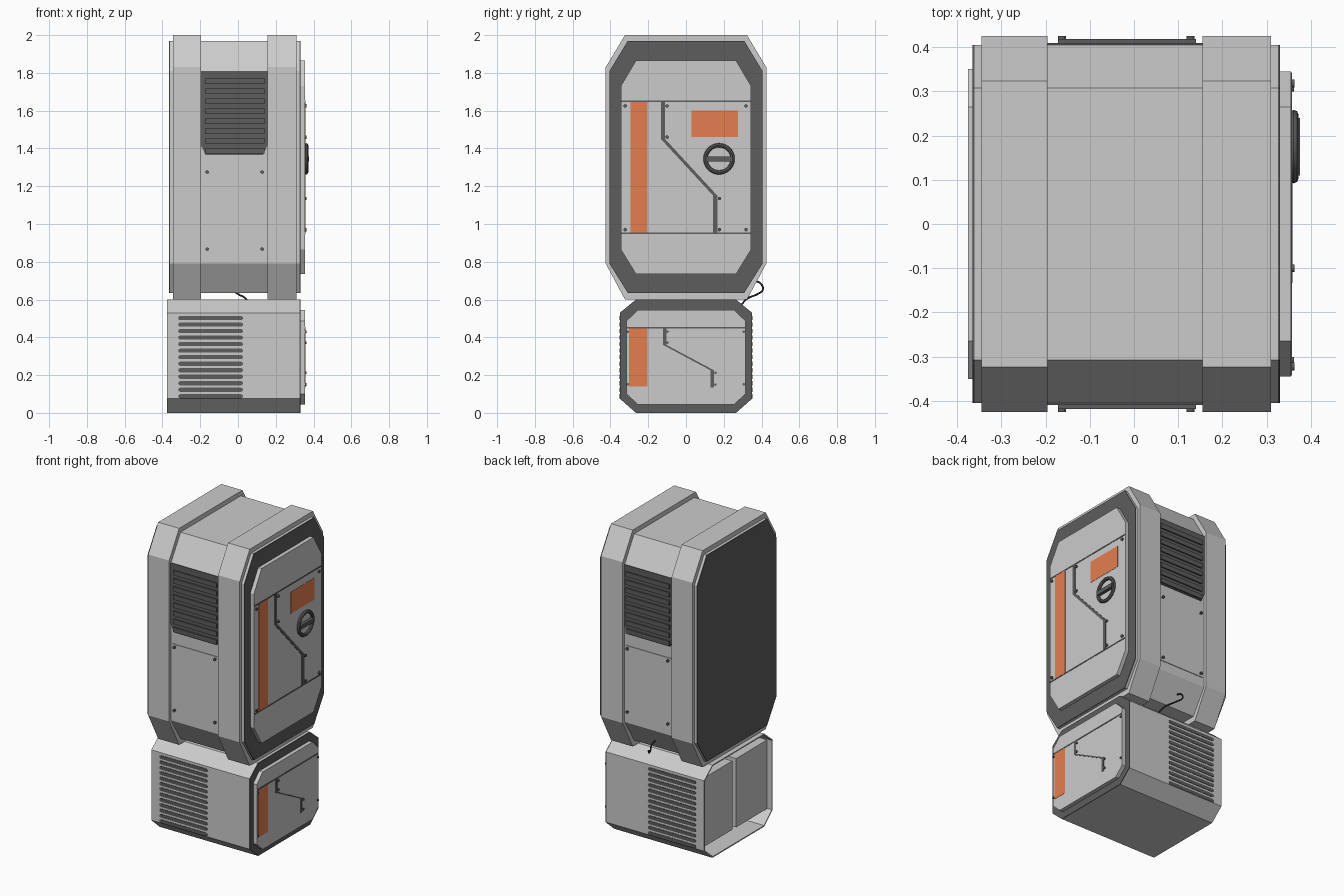
import bpy, bmesh
from math import cos, sin, pi, radians
from mathutils import Vector

if "Cube" in bpy.data.objects:
    bpy.data.objects.remove(bpy.data.objects["Cube"])


def material(name, rgb):
    m = bpy.data.materials.new(name)
    m.diffuse_color = (*rgb, 1)
    m.use_nodes = True
    m.node_tree.nodes["Principled BSDF"].inputs["Base Color"].default_value = m.diffuse_color
    return m


DARK = material("dark_grey", (0.11, 0.11, 0.11))
ORANGE = material("orange", (0.78, 0.21, 0.08))
BLACK = material("black", (0.02, 0.02, 0.02))


def octagon(half, flat, z0, z1, z2, z3):
    """Chamfered outline in (y, z)."""
    return [(-flat, z0), (flat, z0), (half, z1), (half, z2),
            (flat, z3), (-flat, z3), (-half, z2), (-half, z1)]


def rect(u0, u1, v0, v1):
    return [(u0, v0), (u1, v0), (u1, v1), (u0, v1)]


def circle(u, v, r, n=12):
    return [(u + r * cos(2 * pi * i / n), v + r * sin(2 * pi * i / n)) for i in range(n)]


def slot(u0, u1, v, r, n=5):
    """Horizontal bar with rounded ends."""
    right = [(u1 - r + r * cos(a), v + r * sin(a)) for a in [pi * (i / (n - 1) - .5) for i in range(n)]]
    left = [(u0 + r + r * cos(a), v + r * sin(a)) for a in [pi * (i / (n - 1) + .5) for i in range(n)]]
    return right + left


def seam(points, w):
    h = w / 2
    return [(u - h, v) for u, v in points] + [(u + h, v) for u, v in reversed(points)]


def prisms(name, items, axis='x', mat=None, mirror=False, open_left=False):
    """One object from extruded outlines; items = (outline, start, end)."""
    bm = bmesh.new()
    for pts, a, b in items:
        def place(t):
            return [bm.verts.new((t, u, v) if axis == 'x' else (u, t, v)) for u, v in pts]
        A, B = place(a), place(b)
        bm.faces.new(A)
        bm.faces.new(B)
        for i in range(len(pts)):
            j = (i + 1) % len(pts)
            bm.faces.new((A[i], A[j], B[j], B[i]))
    bmesh.ops.recalc_face_normals(bm, faces=bm.faces)
    if open_left:
        gone = [f for f in bm.faces if f.normal.x < -.9]
        bmesh.ops.delete(bm, geom=gone, context='FACES_ONLY')
    me = bpy.data.meshes.new(name)
    bm.to_mesh(me)
    bm.free()
    ob = bpy.data.objects.new(name, me)
    bpy.context.collection.objects.link(ob)
    if mat:
        me.materials.append(mat)
    if mirror:
        mod = ob.modifiers.new("mirror", 'MIRROR')
        mod.use_axis = (False, True, False)
    return ob


# Upper cabinet: body, dark ends and two raised bands
upper = octagon(.405, .308, .635, .79, 1.81, 1.97)
prisms("upper_body", [(upper, -.36, .325)])
prisms("upper_end_plates", [(upper, -.365, -.36), (upper, .325, .33)], mat=DARK)
band = octagon(.425, .323, .6, .79, 1.83, 2.0)
prisms("upper_bands", [(band, -.345, -.195), (band, .155, .31)])

# Upper door with its fittings
X = .355
prisms("upper_door", [(octagon(.345, .265, .735, .865, 1.73, 1.865), .33, X)])
prisms("upper_door_seams", [
    (rect(-.343, .343, 1.645, 1.653), X, X + .002),
    (rect(-.343, .343, .946, .954), X, X + .002),
    (seam([(-.122, 1.645), (-.122, 1.45), (.155, 1.15), (.155, .954)], .022), X, X + .003)], mat=DARK)
prisms("upper_door_orange_marks", [
    (rect(-.295, -.203, .954, 1.645), X, X + .0015),
    (rect(.03, .275, 1.46, 1.60), X, X + .0015)], mat=ORANGE)
door_screws = [(-.322, 1.625), (.318, 1.625), (-.322, .97), (.318, .97),
               (-.1, 1.625), (-.1, 1.46), (.177, 1.135), (.177, .97)]
prisms("upper_door_screws", [(circle(u, v, .009), X, X + .008) for u, v in door_screws], mat=DARK)

# Round latch: ring and cross bar
KY, KZ = .175, 1.345
bpy.ops.mesh.primitive_torus_add(major_radius=.072, minor_radius=.011, major_segments=32,
                                 minor_segments=8, location=(.361, KY, KZ), rotation=(0, radians(90), 0))
ring = bpy.context.object
ring.name = "latch_ring"
ring.data.materials.append(DARK)
bpy.ops.object.shade_smooth_by_angle()
prisms("latch_bar", [(rect(KY - .065, KY + .065, KZ - .013, KZ + .013), X, .375)], mat=DARK)

# Louvred grilles, front and back
plate = [(-.195, 1.81), (-.195, 1.415), (-.172, 1.365), (.132, 1.365), (.155, 1.415), (.155, 1.81)]
prisms("upper_grille_plates", [(plate, -.40, -.409)], 'y', DARK, True)
prisms("upper_grille_slats",
       [(rect(-.172, .14, z - .015, z + .015), -.405, -.418) for z in [1.755 - .0525 * i for i in range(8)]],
       'y', DARK, True)

# Service covers, front and back
prisms("service_covers", [(rect(-.182, .145, .85, 1.29), -.40, -.409)], 'y', mirror=True)
cover_screws = [(u, v) for u in (-.163, .128) for v in (.867, 1.275)]
prisms("service_cover_screws",
       [(circle(u, v, .005), -.405, -.42) for u, v in cover_screws] +
       [(circle(u, v, .009), -.418, -.425) for u, v in cover_screws], 'y', DARK, True)

# Lower cabinet: shell open on the left with two inner blocks
lower = octagon(.35, .265, 0, .075, .53, .6)
shell = prisms("lower_shell", [(lower, -.375, .325)], open_left=True)
sol = shell.modifiers.new("wall", 'SOLIDIFY')
sol.thickness = .008
sol.offset = -1
prisms("lower_end_plate", [(lower, .325, .33)], mat=DARK)
prisms("lower_inner_blocks", [(rect(-.335, -.02, .08, .525), -.345, .30),
                              (rect(.02, .335, .08, .525), -.345, .30)])

# Lower vents, front and back
prisms("lower_vent_slots", [(slot(-.317, .027, .088 + .0345 * i, .011), -.345, -.3525) for i in range(13)],
       'y', DARK, True)

# Lower door with its fittings
prisms("lower_door", [(octagon(.315, .255, .045, .1, .487, .545), .33, X)])
prisms("lower_door_seams", [
    (rect(-.313, .313, .446, .454), X, X + .002),
    (seam([(-.113, .446), (-.113, .36), (.14, .225), (.14, .135)], .018), X, X + .003)], mat=DARK)
prisms("lower_door_orange_mark", [(rect(-.302, -.205, .14, .446), X, X + .0015)], mat=ORANGE)
low_screws = [(-.308, .43), (.306, .43), (-.308, .152), (.306, .152),
              (-.098, .43), (-.098, .372), (.156, .212), (.156, .15)]
prisms("lower_door_screws", [(circle(u, v, .007), X, X + .007) for u, v in low_screws], mat=DARK)

# Cable between the cabinets at the back
cu = bpy.data.curves.new("cable", 'CURVE')
cu.dimensions = '3D'
cu.bevel_depth = .005
cu.bevel_resolution = 2
path = [(-.03, .36, .70), (-.03, .395, .685), (-.03, .407, .655), (0, .38, .63), (.04, .325, .605), (.06, .29, .57)]
sp = cu.splines.new('BEZIER')
sp.bezier_points.add(len(path) - 1)
for bp, p in zip(sp.bezier_points, path):
    bp.co = Vector(p)
    bp.handle_left_type = bp.handle_right_type = 'AUTO'
cu.materials.append(BLACK)
bpy.context.collection.objects.link(bpy.data.objects.new("cable", cu))
